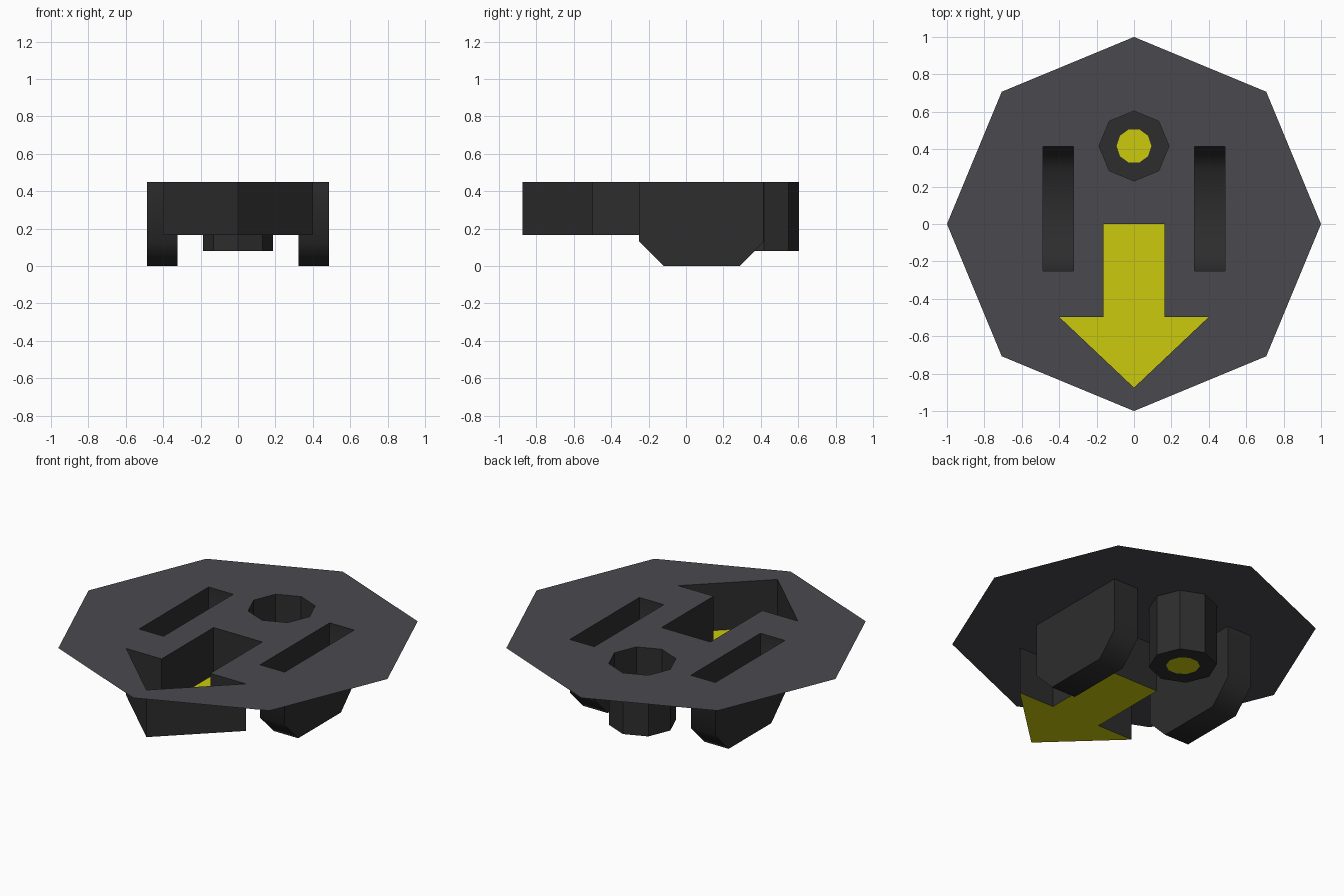
import bpy, bmesh, math

if "Cube" in bpy.data.objects:
    bpy.data.objects.remove(bpy.data.objects["Cube"])

TOP = 0.45


def material(name, rgb):
    m = bpy.data.materials.new(name)
    m.diffuse_color = (*rgb, 1)
    m.use_nodes = True
    m.node_tree.nodes["Principled BSDF"].inputs["Base Color"].default_value = m.diffuse_color
    return m


GREY = material("plate grey", (0.068, 0.066, 0.076))
DARK = material("recess dark grey", (0.026, 0.026, 0.026))
YELLOW = material("marking yellow", (0.60, 0.60, 0.004))


def ring(n, r, start=0.0, cy=0.0):
    return [(r * math.cos(start + i * math.tau / n),
             cy + r * math.sin(start + i * math.tau / n)) for i in range(n)]


def finish(bm, name, *mats):
    me = bpy.data.meshes.new(name)
    bm.to_mesh(me)
    bm.free()
    for m in mats:
        me.materials.append(m)
    ob = bpy.data.objects.new(name, me)
    bpy.context.collection.objects.link(ob)
    return ob


def sheet(name, z, loops, mat):
    """Flat upward-facing sheet: first loop is the rim, the others are holes."""
    bm = bmesh.new()
    edges = []
    for loop in loops:
        vs = [bm.verts.new((x, y, z)) for x, y in loop]
        edges += [bm.edges.new((vs[i - 1], vs[i])) for i in range(len(vs))]
    bmesh.ops.triangle_fill(bm, use_beauty=True, use_dissolve=False, edges=edges, normal=(0, 0, 1))
    bm.normal_update()
    bmesh.ops.reverse_faces(bm, faces=[f for f in bm.faces if f.normal.z < 0])
    return finish(bm, name, mat)


def walls(name, loop, z, mat):
    """Open inward-facing wall below a counter-clockwise hole outline."""
    bm = bmesh.new()
    lo = [bm.verts.new((x, y, z)) for x, y in loop]
    hi = [bm.verts.new((x, y, TOP)) for x, y in loop]
    for i in range(len(loop)):
        bm.faces.new((lo[i], lo[i - 1], hi[i - 1], hi[i]))
    bm.normal_update()
    bmesh.ops.reverse_faces(bm, faces=[
        f for f in bm.faces if False])
    return finish(bm, name, mat)


# Outlines, counter-clockwise
arrow = [(0, -0.875), (0.4, -0.497), (0.163, -0.497), (0.163, 0),
         (-0.163, 0), (-0.163, -0.497), (-0.4, -0.497)]
socket = ring(8, 0.187, cy=0.417)
dot = ring(10, 0.093, cy=0.417)
X0, X1, Y0, Y1 = 0.323, 0.487, -0.25, 0.415
slots = [[(s * X0, Y0), (s * X1, Y0), (s * X1, Y1), (s * X0, Y1)] for s in (1, -1)]

# Plate with its four openings
sheet("plate", TOP, [ring(8, 1.0), arrow, socket, *slots], GREY)

# Arrow recess
walls("arrow_wall", arrow, 0.165, DARK)
sheet("arrow_floor", 0.165, [arrow], YELLOW)

# Octagonal socket with round marking
walls("socket_wall", socket, 0.08, DARK)
sheet("socket_floor", 0.08, [socket, dot], DARK)
sheet("socket_dot", 0.08, [dot], YELLOW)

# Slots with sloped ends
profile = [(Y0, TOP), (Y0, 0.13), (-0.12, 0), (0.288, 0), (Y1, 0.13), (Y1, TOP)]
for side, s in (("right", 1), ("left", -1)):
    bm = bmesh.new()
    a = [bm.verts.new((s * X0, y, z)) for y, z in profile]
    b = [bm.verts.new((s * X1, y, z)) for y, z in profile]
    bm.faces.new(a)
    bm.faces.new(b[::-1])
    for i in range(len(profile) - 1):
        bm.faces.new((a[i + 1], a[i], b[i], b[i + 1]))
    bm.normal_update()
    for f in list(bm.faces):
        c = f.calc_center_median()
        inward = (s * (X0 + X1) / 2 - c.x, 0.083 - c.y, 0.3 - c.z)
        if sum(p * q for p, q in zip(f.normal, inward)) < 0:
            f.normal_flip()
    ob = finish(bm, side + "_slot", DARK)
    bpy.ops.object.select_all(action='DESELECT')
    ob.select_set(True)
    bpy.context.view_layer.objects.active = ob
    bpy.ops.object.shade_smooth_by_angle(angle=math.radians(50))
